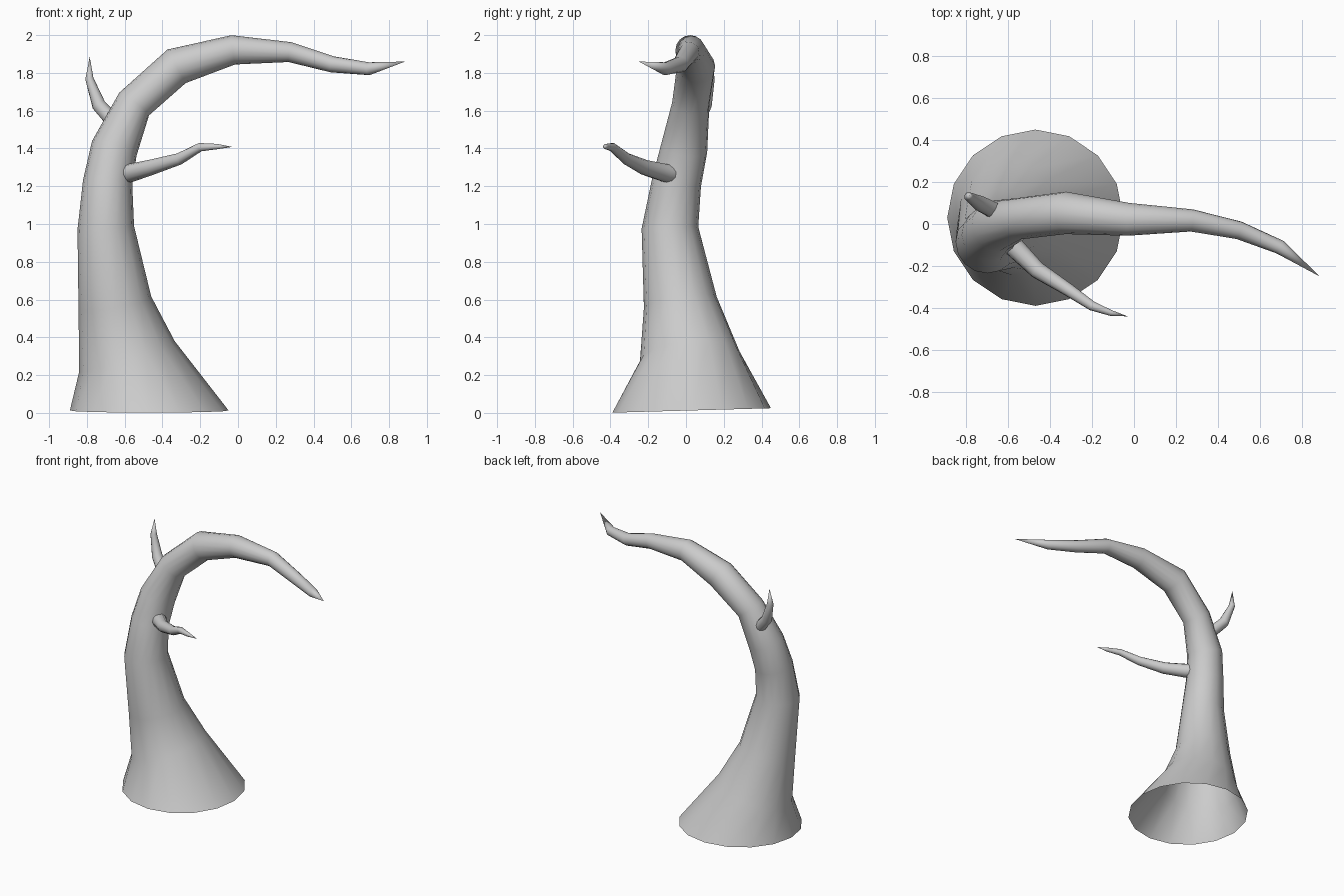
import bpy, bmesh
from math import cos, sin, pi, radians
from mathutils import Vector

if "Cube" in bpy.data.objects:
    bpy.data.objects.remove(bpy.data.objects["Cube"])


def limb(name, path, sides, first_normal=None):
    """Tapered tube through (x, y, z, radius) rings; the last entry is the tip."""
    bm = bmesh.new()
    pts = [Vector(p[:3]) for p in path]
    rings = []
    for i, p in enumerate(path[:-1]):
        t = (pts[i + 1] - pts[max(i - 1, 0)]).normalized()
        if i == 0 and first_normal:
            t = Vector(first_normal).normalized()
        u = Vector((0, 1, 0)).cross(t).normalized()
        v = t.cross(u)
        rings.append([bm.verts.new(pts[i] + p[3] * (u * cos(2 * pi * k / sides)
                                                    + v * sin(2 * pi * k / sides)))
                      for k in range(sides)])
    for a, b in zip(rings, rings[1:]):
        for k in range(sides):
            n = (k + 1) % sides
            bm.faces.new((a[k], a[n], b[n], b[k]))
    tip = bm.verts.new(pts[-1])
    for k in range(sides):
        bm.faces.new((rings[-1][k], rings[-1][(k + 1) % sides], tip))
    me = bpy.data.meshes.new(name)
    bm.to_mesh(me)
    bm.free()
    ob = bpy.data.objects.new(name, me)
    bpy.context.collection.objects.link(ob)
    bpy.ops.object.select_all(action='DESELECT')
    ob.select_set(True)
    bpy.context.view_layer.objects.active = ob
    bpy.ops.object.shade_smooth_by_angle(angle=radians(50))
    return ob


# Trunk: flared open base, bending over to a thin upturned tip
limb("trunk", [
    (-0.47, 0.03, 0.013, 0.42),
    (-0.588, 0.02, 0.30, 0.265),
    (-0.652, -0.03, 0.585, 0.195),
    (-0.70, -0.085, 0.98, 0.15),
    (-0.69, -0.05, 1.22, 0.131),
    (-0.655, -0.01, 1.40, 0.124),
    (-0.55, 0.025, 1.635, 0.099),
    (-0.325, 0.053, 1.835, 0.101),
    (-0.025, 0.022, 1.922, 0.078),
    (0.275, 0.017, 1.91, 0.053),
    (0.50, -0.03, 1.845, 0.043),
    (0.695, -0.11, 1.822, 0.034),
    (0.885, -0.25, 1.86, 0),
], 16, (0, -0.028, 1))

# Front branch
limb("front_branch", [
    (-0.63, -0.04, 1.265, 0.052),
    (-0.57, -0.11, 1.27, 0.049),
    (-0.46, -0.22, 1.30, 0.041),
    (-0.31, -0.315, 1.345, 0.031),
    (-0.20, -0.39, 1.407, 0.023),
    (-0.11, -0.424, 1.41, 0.014),
    (-0.03, -0.44, 1.408, 0),
], 12)

# Short rear branch
limb("rear_branch", [
    (-0.62, 0.04, 1.50, 0.042),
    (-0.737, 0.10, 1.63, 0.037),
    (-0.787, 0.13, 1.77, 0.022),
    (-0.785, 0.137, 1.885, 0),
], 12)
